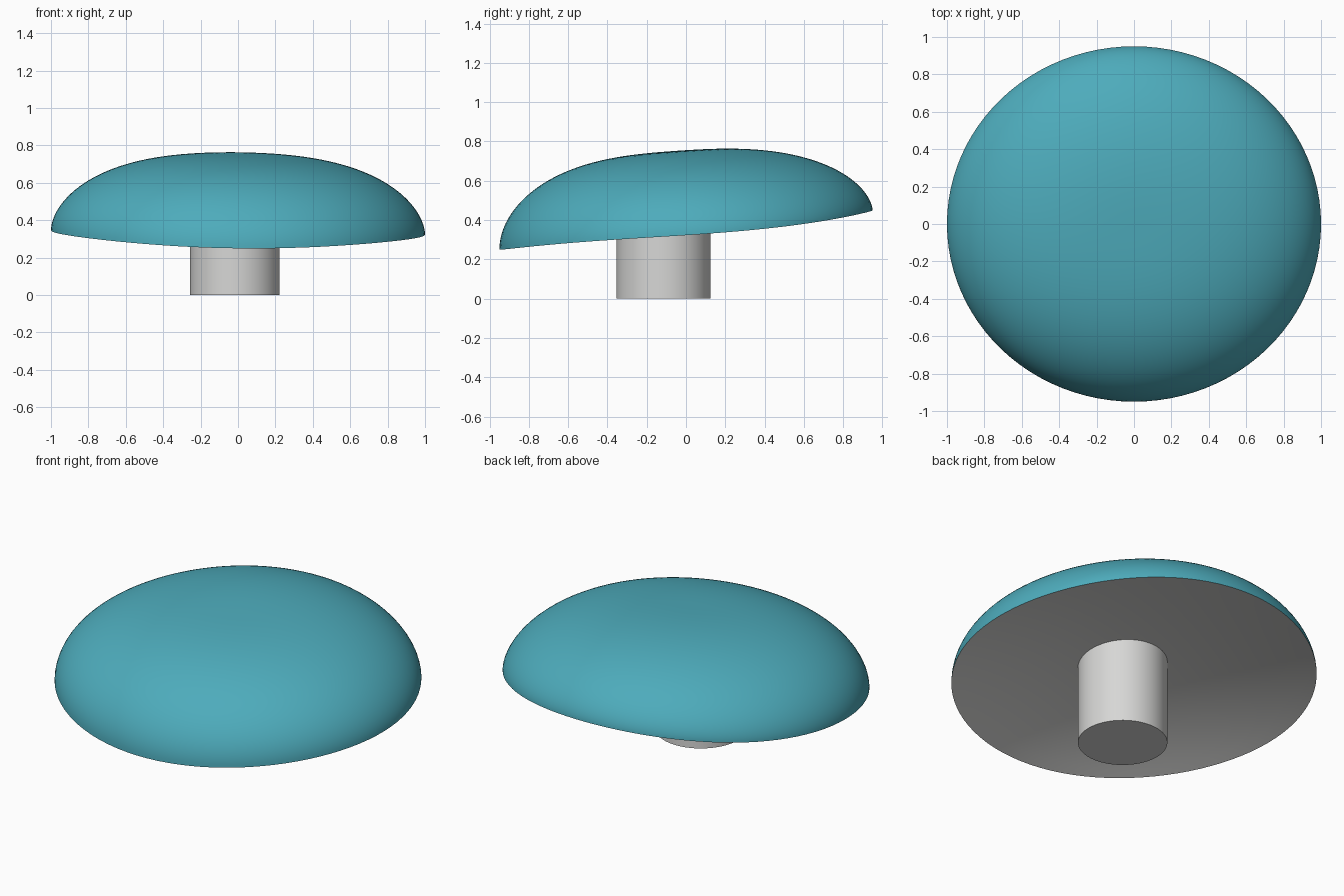
import bpy, bmesh, math

if "Cube" in bpy.data.objects:
    bpy.data.objects.remove(bpy.data.objects["Cube"])

RX, RY, HEIGHT, HOLLOW = 1.0, 0.95, 0.42, 0.165
SEGMENTS, RINGS = 96, 36


def material(name, rgb):
    m = bpy.data.materials.new(name)
    m.diffuse_color = (*rgb, 1)
    m.use_nodes = True
    m.node_tree.nodes["Principled BSDF"].inputs["Base Color"].default_value = m.diffuse_color
    return m


teal = material("teal", (0.075, 0.41, 0.50))
grey = material("light grey", (0.68, 0.68, 0.67))


def finish(bm, name, mats):
    bmesh.ops.recalc_face_normals(bm, faces=bm.faces)
    mesh = bpy.data.meshes.new(name)
    bm.to_mesh(mesh)
    bm.free()
    for m in mats:
        mesh.materials.append(m)
    ob = bpy.data.objects.new(name, mesh)
    bpy.context.collection.objects.link(ob)
    bpy.ops.object.select_all(action='DESELECT')
    ob.select_set(True)
    bpy.context.view_layer.objects.active = ob
    bpy.ops.object.shade_smooth_by_angle(angle=math.radians(30))
    return ob


def rim_height(x, y):
    """Tilted, gently waved base surface that carries the rim."""
    return 0.335 + 0.066 * y + 0.016 * y * y + 0.043 * y ** 3 - 0.012 * x


def dome(t, s):
    """Dome height above the base; fuller at the front, sloping at the back."""
    return HEIGHT * max(0.0, 1 - t ** (2.65 - 0.2 * s)) ** (0.56 + 0.06 * s)


def hollow(t, s):
    """Shallow bowl scooped out of the underside."""
    return HOLLOW * (1 - t * t)


# Cap: dome and hollow underside share the rim ring
bm = bmesh.new()


def ring(t, lift):
    verts = []
    for i in range(SEGMENTS):
        a = 2 * math.pi * i / SEGMENTS
        x, y = RX * t * math.cos(a), RY * t * math.sin(a)
        verts.append(bm.verts.new((x, y, rim_height(x, y) + lift(t, math.sin(a)))))
    return verts


def skin(rim, steps, lift, slot):
    outer = rim
    for t in steps:
        inner = ring(t, lift)
        for i in range(SEGMENTS):
            j = (i + 1) % SEGMENTS
            bm.faces.new((outer[i], outer[j], inner[j], inner[i])).material_index = slot
        outer = inner
    tip = bm.verts.new((0, 0, rim_height(0, 0) + lift(0, 0)))
    for i in range(SEGMENTS):
        bm.faces.new((outer[i], outer[(i + 1) % SEGMENTS], tip)).material_index = slot


rim = ring(1.0, hollow)
skin(rim, [math.sin(math.pi / 2 * k / RINGS) for k in range(RINGS - 1, 0, -1)], dome, 0)
skin(rim, [k / 16 for k in range(15, 0, -1)], hollow, 1)
finish(bm, "cap", [teal, grey])

# Stem: plain cylinder reaching into the cap
bm = bmesh.new()
bmesh.ops.create_cone(bm, cap_ends=True, segments=64, radius1=0.24, radius2=0.24, depth=0.52)
bmesh.ops.translate(bm, verts=bm.verts, vec=(-0.017, -0.115, 0.26))
finish(bm, "stem", [grey])
